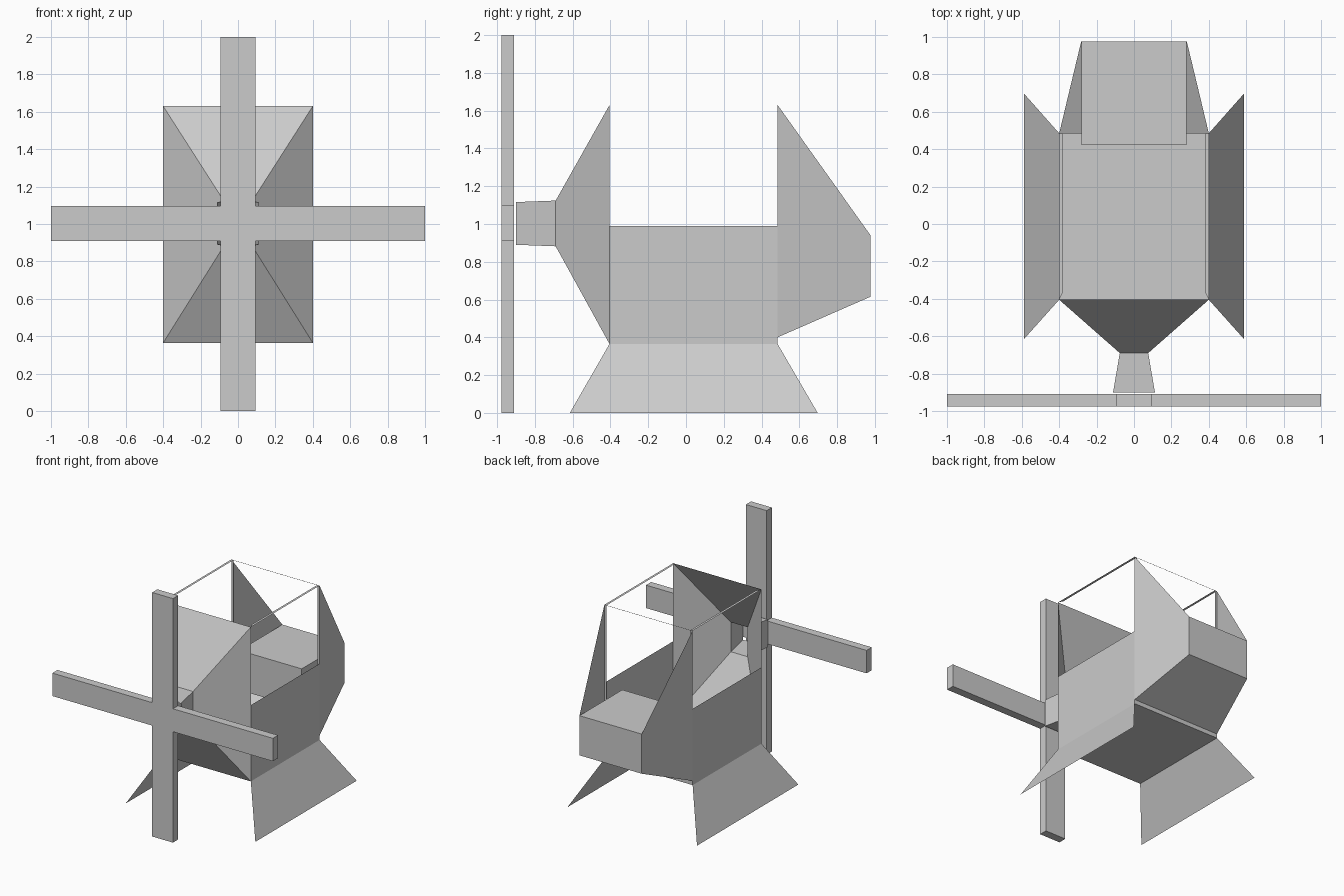
import bpy, bmesh

if "Cube" in bpy.data.objects:
    bpy.data.objects.remove(bpy.data.objects["Cube"])


def make(name, verts, faces):
    me = bpy.data.meshes.new(name)
    me.from_pydata(verts, [], faces)
    ob = bpy.data.objects.new(name, me)
    bpy.context.collection.objects.link(ob)
    return ob


def mirror_x(ob):
    m = ob.modifiers.new("mirror", 'MIRROR')
    m.use_axis = (True, False, False)
    return ob


def ring(y, hx, z0, z1):
    return [(-hx, y, z0), (hx, y, z0), (hx, y, z1), (-hx, y, z1)]


def tube(name, sections):
    # open four-sided shell through rectangular sections
    verts = [v for s in sections for v in ring(*s)]
    faces = [(4*i + j, 4*i + (j+1) % 4, 4*i + 4 + (j+1) % 4, 4*i + 4 + j)
             for i in range(len(sections) - 1) for j in range(4)]
    return make(name, verts, faces)


W, Y0, Y1, ZB, ZT, T = 0.4, -0.405, 0.485, 0.365, 1.63, 0.02

# Propeller: plus-shaped outline extruded to a solid
a, z = 0.094, 1.003
outline = [(-a, 0), (a, 0), (a, z-a), (1, z-a), (1, z+a), (a, z+a),
           (a, 2), (-a, 2), (-a, z+a), (-1, z+a), (-1, z-a), (-a, z-a)]
prop = make("propeller", [(x, -0.977, h) for x, h in outline], [tuple(range(12))])
bm = bmesh.new()
bm.from_mesh(prop.data)
ext = bmesh.ops.extrude_face_region(bm, geom=bm.faces[:], use_keep_orig=True)
bmesh.ops.translate(bm, vec=(0, 0.067, 0),
                    verts=[g for g in ext["geom"] if isinstance(g, bmesh.types.BMVert)])
bmesh.ops.recalc_face_normals(bm, faces=bm.faces[:])
bm.to_mesh(prop.data)
bm.free()

# Open nose shell and hub
tube("nose", [(-0.9, 0.112, 0.89, 1.116), (-0.69, 0.076, 0.882, 1.124), (Y0, W, ZB, ZT)])

# Cabin floor, low side walls, rear sill
make("floor", [(-W, Y0, ZB), (W, Y0, ZB), (W, Y1, ZB), (-W, Y1, ZB)], [(0, 1, 2, 3)])
mirror_x(make("side_wall", [(W, Y0, ZB), (W, Y1, ZB), (W, Y1, 0.99), (W, Y0, 0.99)],
              [(0, 1, 2, 3)]))
make("rear_sill", ring(Y1, W, ZB, 0.4), [(3, 2, 1, 0)])

# Thin roof rails, rear posts and rear crossbar
mirror_x(make("roof_rail", [(W, Y0, ZT), (W, Y1, ZT), (W-T, Y1, ZT), (W-T, Y0+0.04, ZT)],
              [(0, 1, 2, 3)]))
mirror_x(make("rear_post", [(W, Y1, 0.4), (W-T, Y1, 0.4), (W-T, Y1, ZT), (W, Y1, ZT)],
              [(0, 1, 2, 3)]))
make("rear_crossbar", ring(Y1, W, ZT-0.003, ZT), [(3, 2, 1, 0)])

# Tail: tapering side panels, sloped underside, inner box
YE, B0, B1, BX = 0.977, 0.615, 0.94, 0.282
mirror_x(make("tail_side", [(W, Y1, 0.4), (BX, YE, B0), (BX, YE, B1), (W, Y1, ZT)],
              [(0, 1, 2, 3)]))
make("tail_underside", [(-W, Y1, 0.4), (W, Y1, 0.4), (BX, YE, B0), (-BX, YE, B0)],
     [(3, 2, 1, 0)])
box = tube("tail_box", [(0.422, BX, B0, B1), (YE, BX, B0, B1)])
bm = bmesh.new()
bm.from_mesh(box.data)
bmesh.ops.holes_fill(bm, edges=bm.edges[:], sides=4)
bmesh.ops.recalc_face_normals(bm, faces=bm.faces[:])
bm.to_mesh(box.data)
bm.free()

# Splayed legs
mirror_x(make("leg", [(W, Y0, ZB), (0.588, -0.615, 0), (0.588, 0.697, 0), (W, Y1, ZB)],
              [(0, 1, 2, 3)]))
